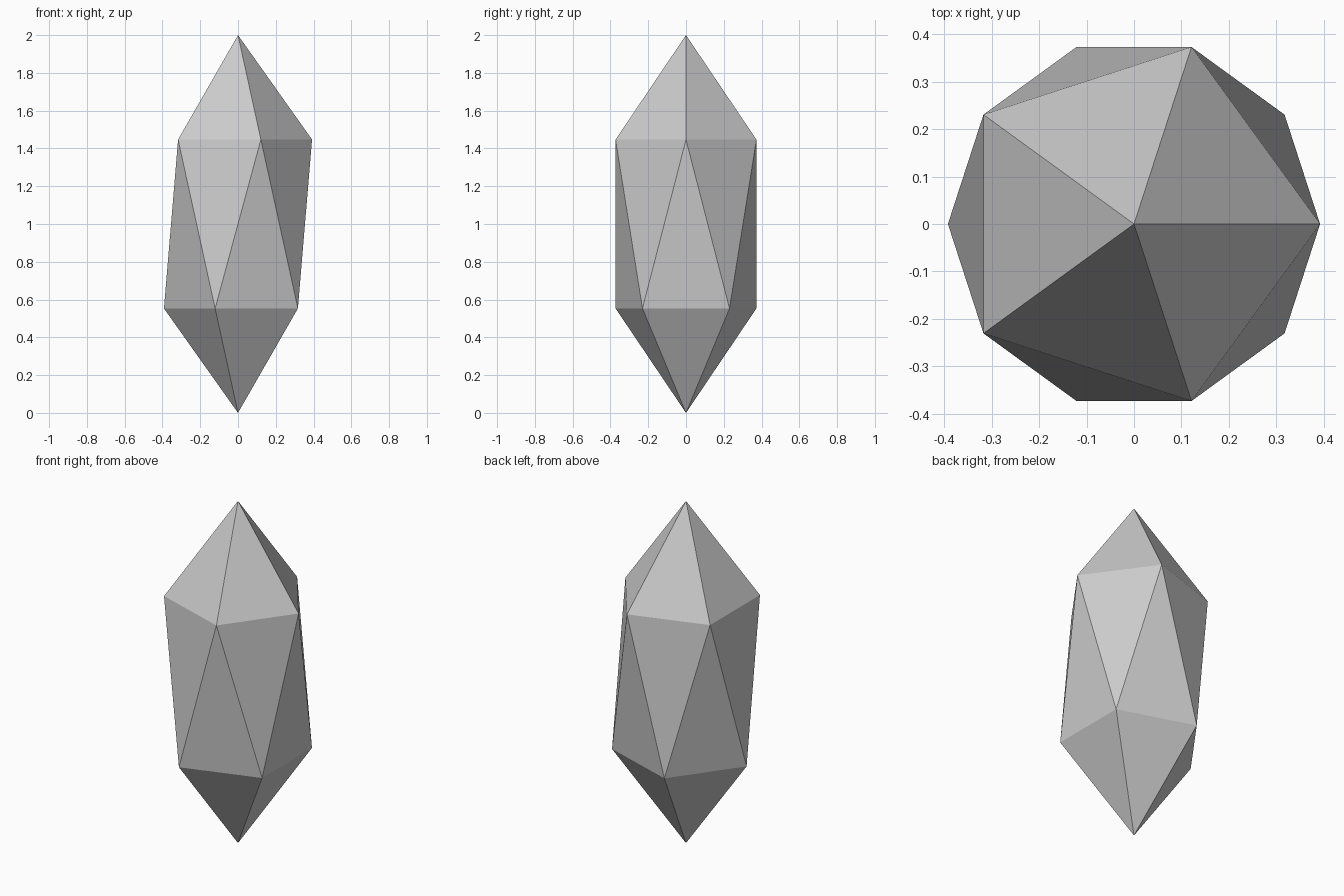
import bpy, bmesh
from math import cos, sin, radians

if "Cube" in bpy.data.objects:
    bpy.data.objects.remove(bpy.data.objects["Cube"])

RADIUS, LOW, HIGH, TOP = 0.392, 0.553, 1.447, 2.0
bm = bmesh.new()


def ring(z, start):
    """Five points evenly spaced around the z axis."""
    return [bm.verts.new((RADIUS * cos(radians(start + 72 * i)),
                          RADIUS * sin(radians(start + 72 * i)), z))
            for i in range(5)]


# Two staggered rings between the points of the crystal
bottom = bm.verts.new((0, 0, 0))
tip = bm.verts.new((0, 0, TOP))
lower = ring(LOW, 36)
upper = ring(HIGH, 0)

# Caps and the zigzag band of triangles
for i in range(5):
    j = (i + 1) % 5
    bm.faces.new((tip, upper[i], upper[j]))
    bm.faces.new((upper[i], lower[i], upper[j]))
    bm.faces.new((lower[i], lower[j], upper[j]))
    bm.faces.new((bottom, lower[j], lower[i]))
bmesh.ops.recalc_face_normals(bm, faces=bm.faces)

mesh = bpy.data.meshes.new("crystal")
bm.to_mesh(mesh)
bm.free()
crystal = bpy.data.objects.new("crystal", mesh)
bpy.context.collection.objects.link(crystal)
